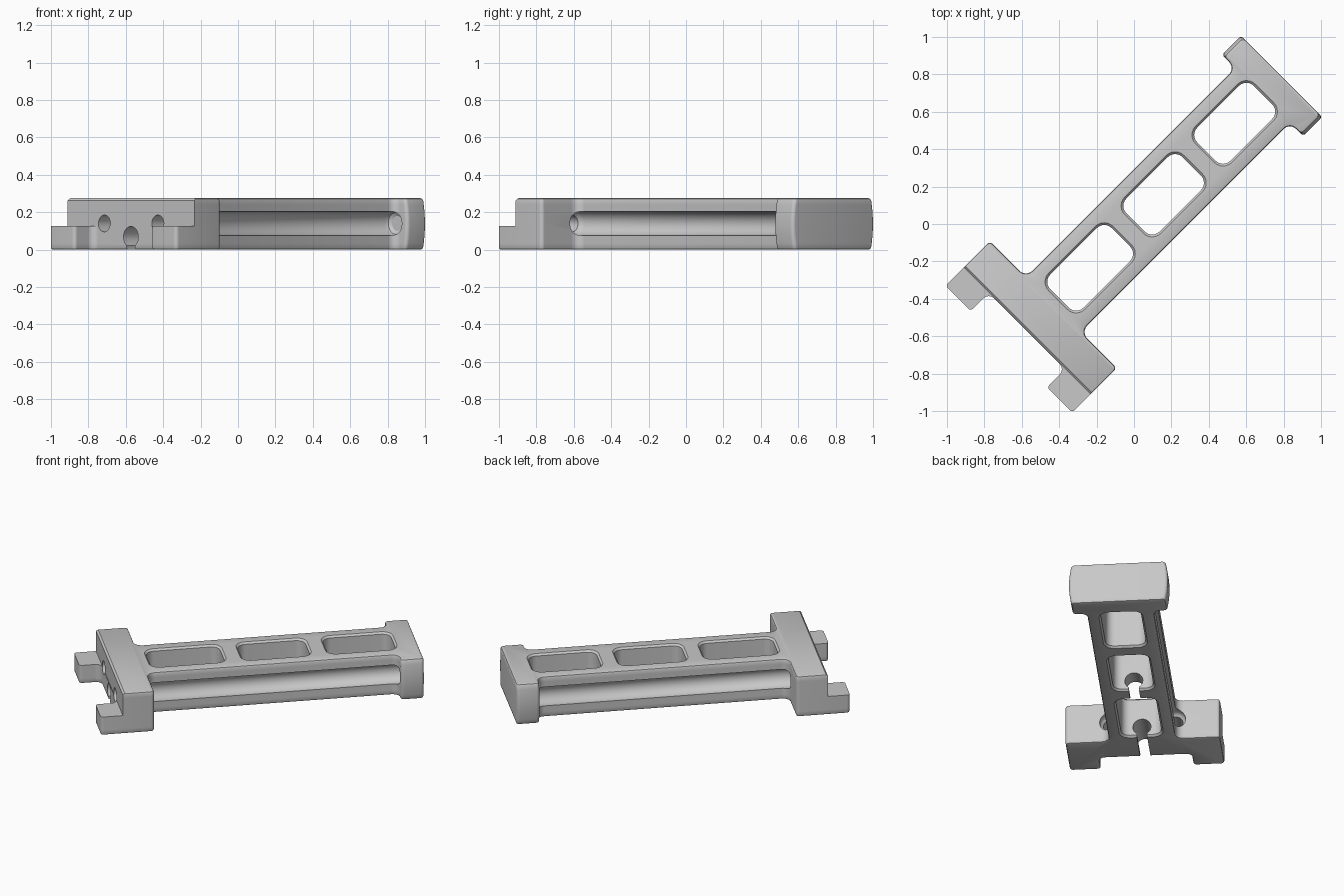
import bpy, bmesh, math
from mathutils import Vector, Matrix

if "Cube" in bpy.data.objects:
    bpy.data.objects.remove(bpy.data.objects["Cube"])

HEIGHT = 0.275
EDGE = 0.012      # softened edge size
BOW = 0.016       # bulge of the end block sides


def rounded(corners, steps=6):
    """Round the corners (x, y, radius) of a counter-clockwise outline."""
    out = []
    n = len(corners)
    for i, (x, y, r) in enumerate(corners):
        p = Vector((x, y))
        a = (Vector(corners[i - 1][:2]) - p).normalized()
        b = (Vector(corners[(i + 1) % n][:2]) - p).normalized()
        half = a.angle(b) / 2
        t = r / math.tan(half)
        c = p + (a + b).normalized() * (r / math.sin(half))
        s, e = p + a * t - c, p + b * t - c
        sweep = s.angle_signed(e)
        for k in range(steps + 1):
            out.append(c + Matrix.Rotation(-sweep * k / steps, 2) @ s)
    return out


def inset(pts, d):
    """Move an outline inwards by d."""
    out = []
    n = len(pts)
    for i, p in enumerate(pts):
        a = (p - pts[i - 1]).normalized()
        b = (pts[(i + 1) % n] - p).normalized()
        na, nb = Vector((-a.y, a.x)), Vector((-b.y, b.x))
        m = (na + nb).normalized()
        out.append(p + m * (d / max(0.5, m.dot(na))))
    return out


def skin(name, rings):
    """Join rings of points into a closed solid."""
    bm = bmesh.new()
    rows = [[bm.verts.new(p) for p in ring] for ring in rings]
    n = len(rows[0])
    for lo, hi in zip(rows, rows[1:]):
        for i in range(n):
            j = (i + 1) % n
            bm.faces.new((lo[i], lo[j], hi[j], hi[i]))
    bm.faces.new(rows[0][::-1])
    bm.faces.new(rows[-1])
    bmesh.ops.recalc_face_normals(bm, faces=bm.faces)
    mesh = bpy.data.meshes.new(name)
    bm.to_mesh(mesh)
    bm.free()
    obj = bpy.data.objects.new(name, mesh)
    bpy.context.collection.objects.link(obj)
    return obj


def lathe(name, profile, y, z, sides=32):
    """Turned solid along x from (x, radius) pairs."""
    return skin(name, [[(x, y + r * math.cos(2 * math.pi * k / sides),
                         z + r * math.sin(2 * math.pi * k / sides))
                        for k in range(sides)] for x, r in profile])


def cut(body, cutter):
    mod = body.modifiers.new(cutter.name, 'BOOLEAN')
    mod.operation = 'DIFFERENCE'
    mod.solver = 'EXACT'
    mod.object = cutter
    bpy.context.view_layer.objects.active = body
    bpy.ops.object.modifier_apply(modifier=mod.name)
    bpy.data.objects.remove(cutter)


# Body outline: one half, then mirrored
half = [(-0.81, 0.288, 0.04), (-0.947, 0.288, 0.02), (-0.947, 0.48, 0.02),
        (-0.61, 0.48, 0.02), (-0.61, 0.207, 0.05), (0.972, 0.207, 0.045),
        (0.972, 0.308, 0.02), (1.117, 0.308, 0.02)]
lower = [(x, -y, r) for x, y, r in half]
outline = rounded(lower + half[::-1])

rings = []
levels = [(0, EDGE), (EDGE * 0.3, EDGE * 0.3), (EDGE, 0)]
levels += [(HEIGHT * k / 8, 0) for k in range(1, 8)]
levels += [(HEIGHT - z, d) for z, d in levels[2::-1]]
for z, d in levels:
    bow = BOW * (2 * z / HEIGHT - 1) ** 2
    ring = []
    for p in inset(outline, d):
        y = p.y
        if p.x > 0.96 and abs(y) > 0.27:      # bulging end block sides
            y -= math.copysign(bow, y)
        ring.append((p.x, y, z))
    rings.append(ring)
body = skin("cross_head_beam", rings)

# Step that leaves two low tabs at the front
step = [(-1.1, 0.125), (-0.808, 0.125), (-0.808, HEIGHT - EDGE),
        (-0.794, HEIGHT + 0.002), (-0.794, 0.35), (-1.1, 0.35)]
cut(body, skin("step_cutter", [[(x, y, z) for x, z in step] for y in (-0.6, 0.6)]))

# Three windows with softened rims
for x0, x1 in ((-0.563, -0.10), (0.012, 0.436), (0.548, 0.975)):
    w, r = 0.125, 0.055
    hole = rounded([(x0, -w, r), (x1, -w, r), (x1, w, r), (x0, w, r)])
    rims = [(-0.02, -EDGE), (0, -EDGE), (EDGE, 0),
            (HEIGHT - EDGE, 0), (HEIGHT, -EDGE), (HEIGHT + 0.02, -EDGE)]
    cut(body, skin("window_cutter",
                   [[(p.x, p.y, z) for p in inset(hole, d)] for z, d in rims]))

# Side channels that continue as narrower holes through the wide head
for side in (-1, 1):
    cut(body, lathe("channel_cutter",
                    [(-1.1, 0.045), (-0.66, 0.045), (-0.65, 0.058), (-0.635, 0.065),
                     (0.975, 0.065), (0.992, 0.058), (1.003, 0.04)],
                    side * 0.202, 0.14))

# Central keyhole passage: round bore with a slot open to the underside
cut(body, lathe("bore_cutter", [(-1.1, 0.056), (0.1, 0.056)], 0, 0.068))
slot = [(-0.032, -0.05), (0.032, -0.05), (0.032, 0.06), (-0.032, 0.06)]
cut(body, skin("slot_cutter", [[(x, y, z) for y, z in slot] for x in (-1.1, 0.1)]))

# Turn the part diagonally and finish
body.data.transform(Matrix.Rotation(math.radians(45), 4, 'Z'))
grey = bpy.data.materials.new("grey_metal")
grey.diffuse_color = (0.58, 0.58, 0.58, 1)
grey.use_nodes = True
grey.node_tree.nodes["Principled BSDF"].inputs["Base Color"].default_value = grey.diffuse_color
body.data.materials.clear()
body.data.materials.append(grey)
for poly in body.data.polygons:
    poly.material_index = 0
bpy.ops.object.select_all(action='DESELECT')
body.select_set(True)
bpy.context.view_layer.objects.active = body
bpy.ops.object.shade_smooth_by_angle(angle=math.radians(30))
